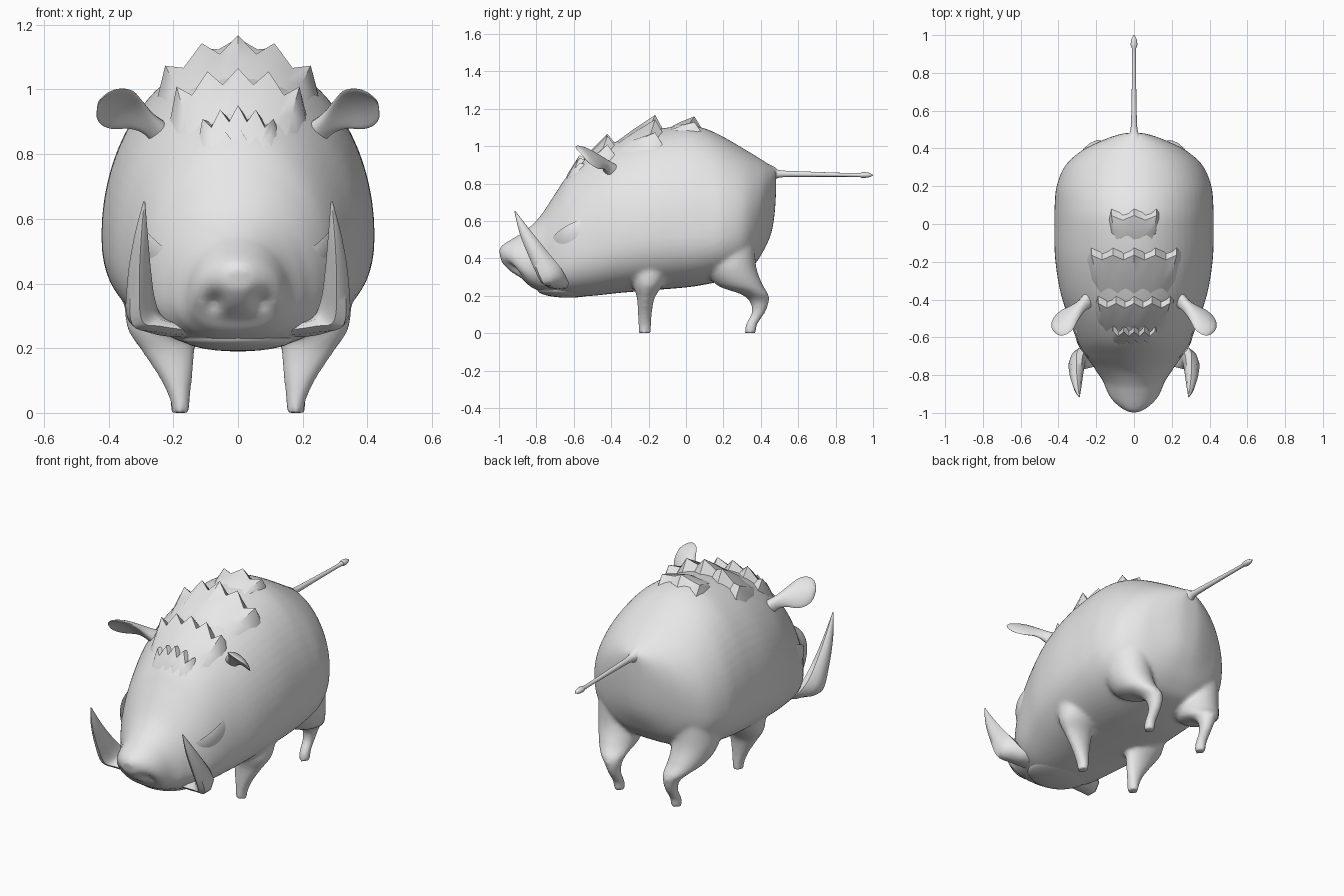
import bpy, bmesh, math
from mathutils import Vector
from mathutils.bvhtree import BVHTree

if "Cube" in bpy.data.objects:
    bpy.data.objects.remove(bpy.data.objects["Cube"])

grey = bpy.data.materials.new("plain grey")
grey.diffuse_color = (0.8, 0.8, 0.8, 1)
grey.use_nodes = True
grey.node_tree.nodes["Principled BSDF"].inputs["Base Color"].default_value = grey.diffuse_color


def smooth_rows(rows, k):
    """Catmull-Rom interpolation of a list of equal-length number rows."""
    out = []
    for i in range(len(rows) - 1):
        p0, p1, p2 = rows[max(i - 1, 0)], rows[i], rows[i + 1]
        p3 = rows[min(i + 2, len(rows) - 1)]
        for j in range(k):
            t = j / k
            out.append([b + 0.5 * t * (c - a + t * (2 * a - 5 * b + 4 * c - d
                        + t * (3 * (b - c) + d - a)))
                        for a, b, c, d in zip(p0, p1, p2, p3)])
    out.append(list(rows[-1]))
    return out


def add_loft(bm, rings):
    """Skin closed rings and cap both ends."""
    vs = [[bm.verts.new(p) for p in r] for r in rings]
    n = len(vs[0])
    for a, b in zip(vs, vs[1:]):
        for i in range(n):
            j = (i + 1) % n
            bm.faces.new((a[i], a[j], b[j], b[i]))
    bm.faces.new(vs[0])
    bm.faces.new(vs[-1])


def finish(bm, name, angle=40):
    bmesh.ops.recalc_face_normals(bm, faces=bm.faces)
    me = bpy.data.meshes.new(name)
    bm.to_mesh(me)
    bm.free()
    me.materials.append(grey)
    me.shade_smooth()
    me.set_sharp_from_angle(angle=math.radians(angle))
    ob = bpy.data.objects.new(name, me)
    bpy.context.collection.objects.link(ob)
    return ob


# Body: y at the top, top z, bottom z, widest z, half width, lean of the section
BODY = [(-1.0, .445, .385, .41, .03, .2), (-.985, .468, .33, .385, .085, .35),
        (-.95, .492, .295, .37, .13, .35), (-.9, .522, .262, .36, .15, .2),
        (-.85, .555, .242, .355, .165, .1), (-.78, .625, .225, .37, .2, 0),
        (-.7, .745, .205, .40, .255, 0), (-.62, .86, .195, .43, .30, 0),
        (-.5, .96, .2, .48, .345, 0), (-.36, 1.03, .215, .52, .39, 0),
        (-.18, 1.085, .23, .55, .418, 0), (0, 1.11, .245, .55, .422, 0),
        (.1, 1.095, .26, .55, .42, 0), (.2, 1.05, .28, .56, .41, 0),
        (.32, .98, .31, .58, .365, .03), (.41, .925, .36, .60, .285, .09),
        (.455, .895, .43, .64, .19, .1), (.478, .88, .56, .72, .09, .05),
        (.482, .865, .78, .83, .03, 0)]


def body_ring(row, n=64):
    y, top, bot, mid, w, lean = row
    pts = []
    for i in range(n):
        a = 2 * math.pi * i / n
        c, s = math.cos(a), math.sin(a)
        e = 1 if s >= 0 else 0.8
        x = w * math.copysign(abs(c) ** e, c)
        z = mid + (top - mid) * s if s >= 0 else mid - (mid - bot) * abs(s) ** e
        yy = y + math.copysign(lean, -y) * (top - z)
        # nostril dents
        for sx in (-1, 1):
            if yy < -.8:
                d = ((x - sx * .072) / .026) ** 2 + ((z - .345) / .03) ** 2
                yy += .05 * math.exp(-d)
        pts.append((x, yy, z))
    return pts


bm = bmesh.new()
add_loft(bm, [body_ring(r) for r in smooth_rows(BODY, 6)])

# Legs: x, y, z, half width, half depth
FRONT_LEG = [(.178, -.22, 0, .029, .034), (.178, -.22, .03, .029, .034),
             (.19, -.22, .1, .048, .037), (.215, -.215, .19, .082, .048),
             (.235, -.20, .27, .11, .085), (.24, -.18, .4, .11, .12)]
REAR_LEG = [(.18, .342, 0, .029, .032), (.18, .352, .05, .029, .031),
            (.18, .387, .11, .032, .036), (.185, .392, .17, .045, .052),
            (.2, .365, .21, .07, .075), (.22, .285, .26, .1, .125),
            (.235, .24, .36, .12, .135), (.235, .24, .5, .12, .13)]
for leg in (FRONT_LEG, REAR_LEG):
    for sx in (-1, 1):
        add_loft(bm, [[(sx * (x + rx * math.cos(a)), y + ry * math.sin(a), max(z, 0))
                       for a in [math.pi * i / 12 for i in range(24)]]
                      for x, y, z, rx, ry in smooth_rows(leg, 5)])
body = finish(bm, "body_and_legs")

# Blend the legs into the body
rm = body.modifiers.new("blend", 'REMESH')
rm.mode = 'VOXEL'
rm.voxel_size = 0.012
rm.use_smooth_shade = True
sm = body.modifiers.new("relax", 'SMOOTH')
sm.factor = 0.5
sm.iterations = 6
bpy.context.view_layer.update()
tree = BVHTree.FromObject(body, bpy.context.evaluated_depsgraph_get())


def top_z(x, y):
    hit = tree.ray_cast(Vector((x, y, 3)), Vector((0, 0, -1)))[0]
    return hit.z if hit else 0.8


# Bristle crest: rows of ridges that rise to a jagged rear rim
def crest_row(name, back, length, half, peaks, h_mid, h_side, drop=.045):
    bm = bmesh.new()
    n = 2 * peaks - 1
    cols = []
    for i in range(-1, n + 1):
        s = max(-1.12, min(1.12, 2 * i / (n - 1) - 1))
        x = half * s
        edge = i in (-1, n)
        h = -.01 if edge else (h_mid + (h_side - h_mid) * abs(s)) * (1 if i % 2 == 0 else .42)
        rear = back - (0 if i % 2 == 0 else .025)
        mid_y, xm = rear - .5 * length, x * .88
        front, xf = back - length + .03 * (i % 2), x * .75
        pts = [(xf, front, top_z(xf, front) - .008),
               (xm, mid_y, top_z(xm, mid_y) + h * .42),
               (x, rear, top_z(x, rear) + h),
               (x, rear + drop, top_z(x, rear + drop) - .012)]
        cols.append([bm.verts.new(p) for p in pts])
    for a, b in zip(cols, cols[1:]):
        for j in range(3):
            bm.faces.new((a[j], a[j + 1], b[j + 1], b[j]))
    finish(bm, name, 50)


crest_row("crest_brow", -.57, .08, .11, 5, .045, .03)
crest_row("crest_front", -.42, .17, .19, 5, .062, .075)
crest_row("crest_middle", -.165, .23, .225, 5, .08, .07)
crest_row("crest_rear", .045, .15, .12, 3, .052, .045)

# Ears: centre, half width, half thickness; cupped towards the front
EAR = [(.23, -.385, .85, .05, .045), (.275, -.43, .895, .04, .028),
       (.315, -.465, .925, .058, .017), (.355, -.50, .943, .083, .012),
       (.392, -.53, .952, .08, .010), (.418, -.55, .957, .055, .008),
       (.43, -.56, .96, .015, .004)]
along = Vector((.75, -.5, .4)).normalized()
wide = Vector((-.35, -.6, .7)).normalized()
face = along.cross(wide).normalized()
# Tusks: centre, depth vector (y, z), width vector (x, z)
TUSK = [(.15, -.68, .255, .06, 0, 0, .022), (.24, -.695, .268, .068, 0, -.012, .026),
        (.297, -.725, .315, .058, .03, -.042, .03), (.305, -.79, .42, .046, .02, -.037, .01),
        (.30, -.86, .54, .028, .01, -.022, 0), (.29, -.915, .653, .003, 0, -.003, 0)]
for side, sx in (("left", -1), ("right", 1)):
    bm = bmesh.new()
    rings = []
    for x, y, z, hw, th in smooth_rows(EAR, 4):
        ring = []
        for i in range(20):
            c, s = math.cos(math.pi * i / 10), math.sin(math.pi * i / 10)
            bend = 0.25 * hw * (c * c - .5) * (-1 if face.y > 0 else 1)
            p = Vector((x, y, z)) + wide * hw * c + face * (th * s + bend)
            ring.append((sx * p.x, p.y, p.z))
        rings.append(ring)
    add_loft(bm, rings)
    finish(bm, side + "_ear", 60)

    bm = bmesh.new()
    rings = []
    for x, y, z, dy, dz, wx, wz in smooth_rows(TUSK, 5):
        ring = []
        for i in range(8):
            c, s = math.cos(math.pi * i / 4), math.sin(math.pi * i / 4)
            ring.append((sx * (x + wx * s), y + dy * c, z + dz * c + wz * s))
        rings.append(ring)
    add_loft(bm, rings)
    finish(bm, side + "_tusk", 50)

    # Eye: half-round dome under a slanted brow, laid on the cheek
    bm = bmesh.new()
    out = Vector((.75, -.6, .2)).normalized()
    brow = Vector((.11, .145, .115)).normalized()
    down = out.cross(brow).normalized()
    down = -down if down.z > 0 else down
    start = Vector((.222, -.603, .548))
    rows = []
    for r in range(8):
        f, row = r / 7, []
        for i in range(17):
            a = math.pi * i / 16
            p = start + brow * .1 * f * math.cos(a) + down * (.085 * f * math.sin(a))
            hit = tree.ray_cast(p + out * .4, -out)[0] or p
            q = hit + out * (.02 * (1 - f * f) - .002)
            row.append(bm.verts.new((sx * q.x, q.y, q.z)))
        rows.append(row)
    for a, b in zip(rows, rows[1:]):
        for i in range(16):
            bm.faces.new((a[i], b[i], b[i + 1], a[i + 1]))
    bmesh.ops.remove_doubles(bm, verts=bm.verts, dist=1e-5)
    finish(bm, side + "_eye")

# Lower jaw
bm = bmesh.new()
bmesh.ops.create_uvsphere(bm, u_segments=32, v_segments=16, radius=1)
for v in bm.verts:
    v.co = (v.co.x * .175, -.63 + v.co.y * .165, .232 + v.co.z * .042)
finish(bm, "lower_jaw")

# Tail with a flared root and a small tuft: y, z, half width, half height
TAIL = [(.44, .85, .07, .055), (.475, .852, .032, .036), (.5, .852, .019, .02),
        (.6, .851, .014, .015), (.9, .846, .01, .01), (.94, .846, .017, .015),
        (.975, .846, .015, .013), (1.0, .845, .002, .002)]
bm = bmesh.new()
add_loft(bm, [[(rx * math.cos(a), y, z + rz * math.sin(a))
               for a in [math.pi * i / 8 for i in range(16)]]
              for y, z, rx, rz in smooth_rows(TAIL, 4)])
finish(bm, "tail")
